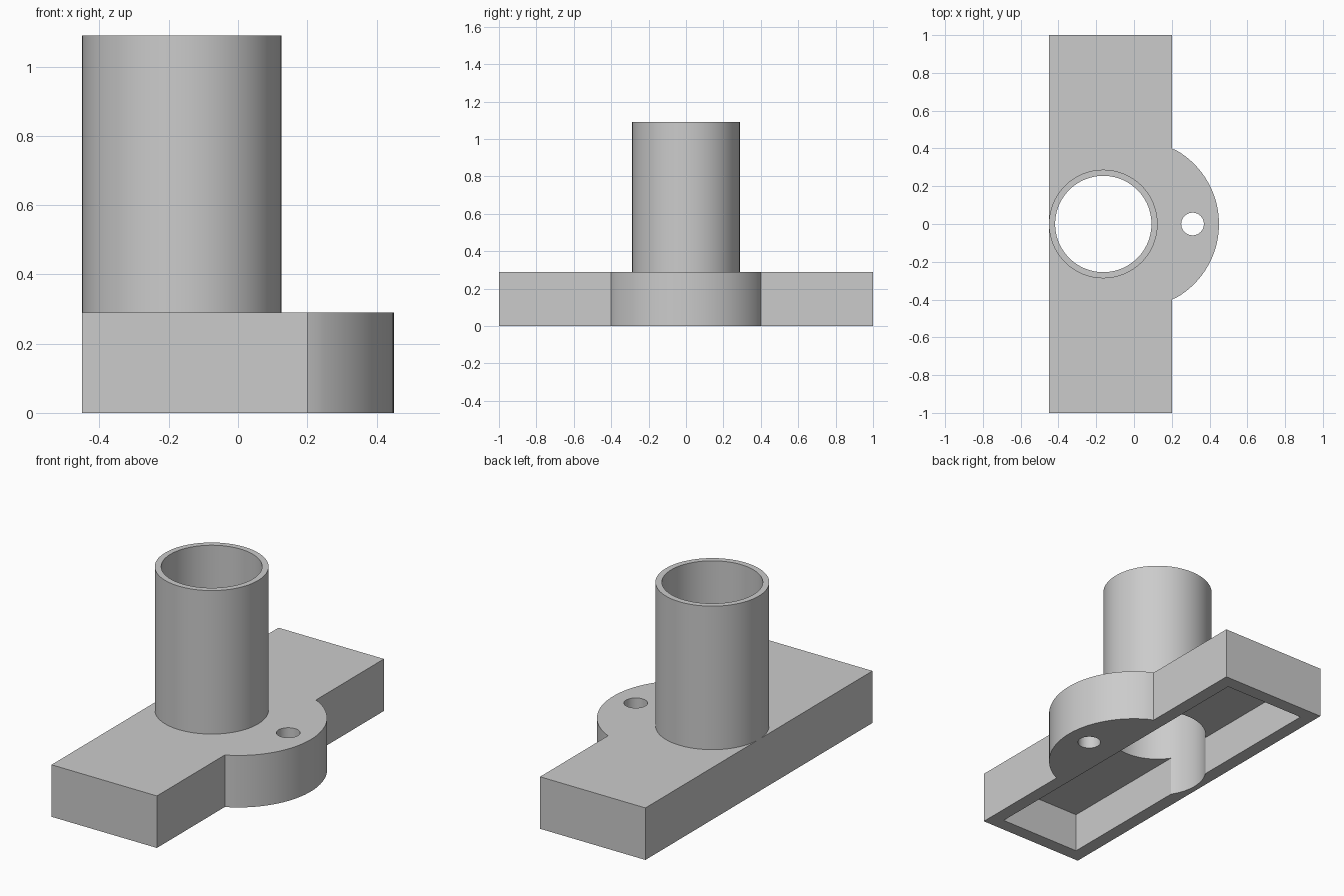
import bpy, bmesh
from math import sin, cos, pi, asin, radians

cube = bpy.data.objects.get("Cube")
if cube:
    bpy.data.objects.remove(cube, do_unlink=True)

BACK, FRONT, HALF = -0.45, 0.2, 1.0      # plate extents
PLATE_H, TOP = 0.29, 1.09                # plate and tube heights
TUBE_X, OUTER, BORE = -0.1625, 0.2875, 0.255
WALL, POCKET = 0.075, 0.22
SEGS = 96

grey = bpy.data.materials.new("light_grey")
grey.use_nodes = True
grey.diffuse_color = (0.6, 0.6, 0.6, 1)
grey.node_tree.nodes["Principled BSDF"].inputs["Base Color"].default_value = (0.6, 0.6, 0.6, 1)


def make_object(name, bm):
    bmesh.ops.recalc_face_normals(bm, faces=bm.faces)
    mesh = bpy.data.meshes.new(name)
    bm.to_mesh(mesh)
    bm.free()
    mesh.materials.append(grey)
    obj = bpy.data.objects.new(name, mesh)
    bpy.context.collection.objects.link(obj)
    return obj


def prism(name, outline, z0, z1):
    bm = bmesh.new()
    face = bm.faces.new([bm.verts.new((x, y, z0)) for x, y in outline])
    top = bmesh.ops.extrude_face_region(bm, geom=[face])["geom"]
    verts = [v for v in top if isinstance(v, bmesh.types.BMVert)]
    bmesh.ops.translate(bm, verts=verts, vec=(0, 0, z1 - z0))
    return make_object(name, bm)


def circle(cx, r, n=SEGS):
    return [(cx + r * cos(2 * pi * i / n), r * sin(2 * pi * i / n)) for i in range(n)]


def cut(obj, cutter):
    cutter.hide_render = True
    mod = obj.modifiers.new("cut", "BOOLEAN")
    mod.operation, mod.solver, mod.object = "DIFFERENCE", "EXACT", cutter
    bpy.context.view_layer.objects.active = obj
    bpy.ops.object.modifier_apply(modifier=mod.name)
    bpy.data.objects.remove(cutter, do_unlink=True)


# Plate with a rounded lobe on one long side
lobe_r = 0.45
edge = asin(0.4 / lobe_r)
lobe = [(lobe_r * cos(a), lobe_r * sin(a)) for a in (edge * (i / 20 - 1) for i in range(41))]
lobe[0], lobe[-1] = (FRONT, -0.4), (FRONT, 0.4)
outline = [(BACK, -HALF), (FRONT, -HALF)] + lobe + [(FRONT, HALF), (BACK, HALF)]
base = prism("base_plate", outline, 0, PLATE_H)

# Hollow underside, tube bore and screw hole
x0, x1, y1 = BACK + WALL, FRONT - WALL, HALF - WALL
cut(base, prism("pocket_cutter", [(x0, -y1), (x1, -y1), (x1, y1), (x0, y1)], -0.1, POCKET))
cut(base, prism("bore_cutter", circle(TUBE_X, BORE), -0.2, 0.5))
cut(base, prism("hole_cutter", circle(0.31, 0.06, 48), -0.2, 0.5))

# Open tube standing on the plate
bm = bmesh.new()
rings = [[bm.verts.new((x, y, z)) for x, y in circle(TUBE_X, r)]
         for r, z in ((OUTER, PLATE_H), (OUTER, TOP), (BORE, TOP), (BORE, PLATE_H))]
for a, b in zip(rings, rings[1:]):
    for i in range(SEGS):
        j = (i + 1) % SEGS
        bm.faces.new((a[i], a[j], b[j], b[i]))
tube = make_object("tube", bm)

# Smooth the round walls, keep the edges sharp
for obj in (base, tube):
    bpy.ops.object.select_all(action="DESELECT")
    obj.select_set(True)
    bpy.context.view_layer.objects.active = obj
    bpy.ops.object.shade_smooth_by_angle(angle=radians(30))
